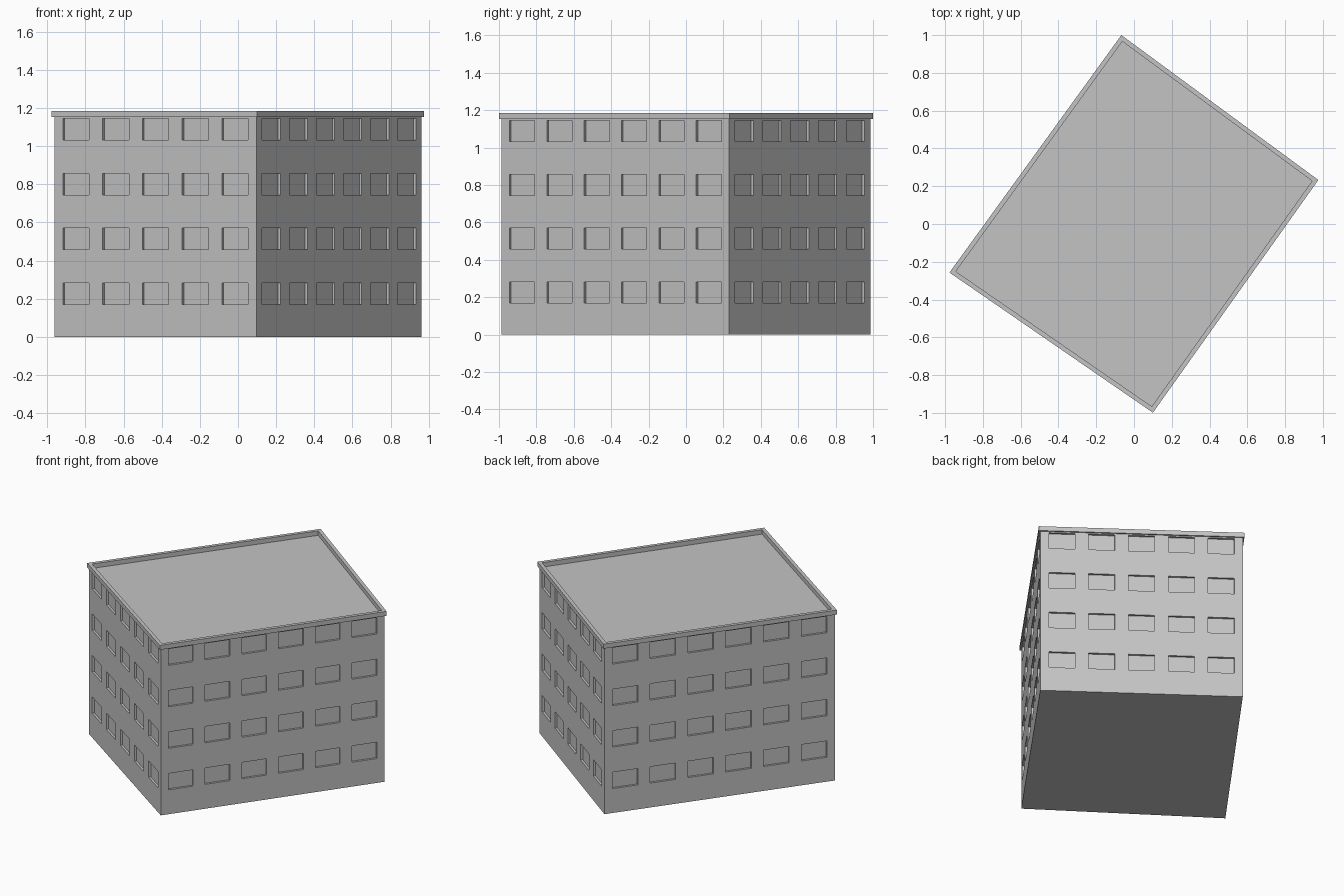
import bpy
import bmesh
from mathutils import Vector

cube = bpy.data.objects.get("Cube")
if cube:
    bpy.data.objects.remove(cube, do_unlink=True)

grey = bpy.data.materials.new("concrete_grey")
grey.use_nodes = True
grey.diffuse_color = (0.55, 0.55, 0.55, 1)
grey.node_tree.nodes["Principled BSDF"].inputs["Base Color"].default_value = grey.diffuse_color

# Slightly irregular four-sided footprint, anticlockwise from the left corner
OUTLINE = [Vector(p) for p in ((-0.977, -0.257), (0.1, -0.999), (0.976, 0.233), (-0.067, 1.0))]
WALL_TOP, RIM_TOP = 1.153, 1.184
SILL, WINDOW_HEIGHT, STOREY, STOREYS = 0.169, 0.113, 0.2877, 4
WINDOW_DEPTH = 0.015


def inset(points, distance):
    """Move every edge of the outline inward by the same distance."""
    result = []
    for i, p in enumerate(points):
        u = (points[i - 1] - p).normalized()
        v = (points[(i + 1) % len(points)] - p).normalized()
        result.append(p + (u + v) * distance / abs(u.cross(v)))
    return result


def ring(bm, points, z):
    return [bm.verts.new((p.x, p.y, z)) for p in points]


def finish(bm, name):
    mesh = bpy.data.meshes.new(name)
    bm.to_mesh(mesh)
    bm.free()
    mesh.materials.append(grey)
    obj = bpy.data.objects.new(name, mesh)
    bpy.context.collection.objects.link(obj)


def add_wall(bm, start, end, count, margin, width):
    """Grid one wall so that every odd cell is a window, and collect those cells."""
    pitch = (1 - 2 * margin - width) / (count - 1)
    across = [0]
    for i in range(count):
        left = margin + i * pitch
        across += [left, left + width]
    across.append(1)
    up = [0]
    for i in range(STOREYS):
        low = SILL + i * STOREY
        up += [low, low + WINDOW_HEIGHT]
    up.append(WALL_TOP)
    grid = [ring(bm, [start.lerp(end, t) for t in across], z) for z in up]
    windows = []
    for r in range(len(up) - 1):
        for c in range(len(across) - 1):
            face = bm.faces.new((grid[r][c], grid[r][c + 1], grid[r + 1][c + 1], grid[r + 1][c]))
            if r % 2 and c % 2:
                windows.append(face)
    return windows


walls = inset(OUTLINE, 0.01)

# Walls with recessed windows: five on the short sides, six on the long sides
bm = bmesh.new()
windows = []
for i, start in enumerate(walls):
    layout = (6, 0.034, 0.111) if i % 2 else (5, 0.042, 0.129)
    windows += add_wall(bm, start, walls[(i + 1) % 4], *layout)
bm.normal_update()
panes = bmesh.ops.extrude_discrete_faces(bm, faces=windows)["faces"]
for pane in panes:
    pane.normal_update()
    bmesh.ops.translate(bm, verts=pane.verts, vec=pane.normal * -WINDOW_DEPTH)
bm.faces.new(reversed(ring(bm, walls, 0)))
bmesh.ops.remove_doubles(bm, verts=bm.verts, dist=0.0005)
finish(bm, "walls_with_windows")

# Overhanging parapet around the sunken flat roof
bm = bmesh.new()
inner = inset(OUTLINE, 0.024)
rings = [ring(bm, walls, WALL_TOP), ring(bm, OUTLINE, WALL_TOP), ring(bm, OUTLINE, RIM_TOP),
         ring(bm, inner, RIM_TOP), ring(bm, inner, WALL_TOP)]
for low, high in zip(rings, rings[1:]):
    for i in range(4):
        j = (i + 1) % 4
        bm.faces.new((low[i], low[j], high[j], high[i]))
bm.faces.new(rings[-1])
finish(bm, "parapet_and_roof")
